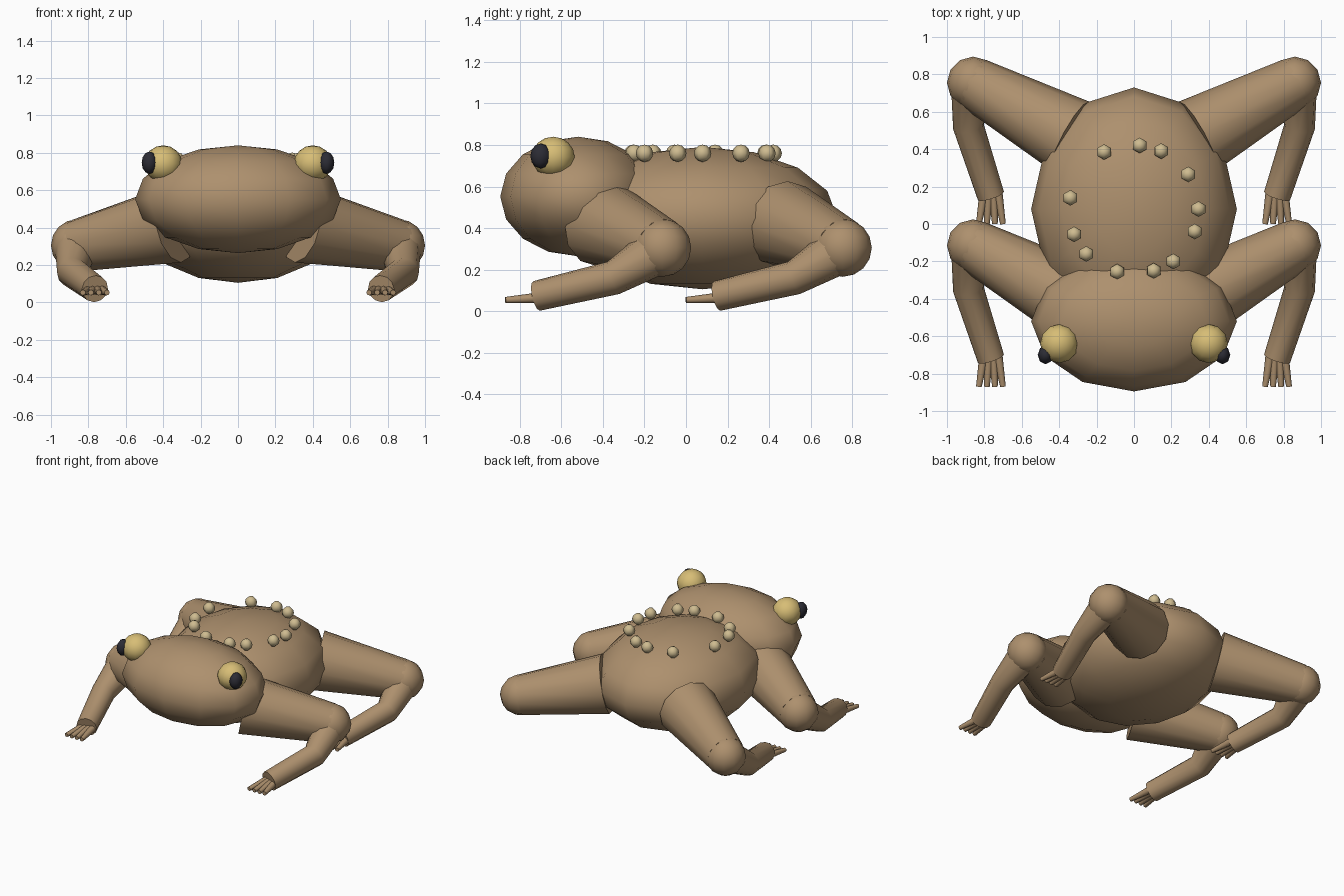
import bpy
import bmesh
import math
from mathutils import Vector, Matrix

cube = bpy.data.objects.get("Cube")
if cube:
    bpy.data.objects.remove(cube, do_unlink=True)


def material(name, rgb):
    mat = bpy.data.materials.new(name)
    mat.use_nodes = True
    mat.diffuse_color = (*rgb, 1)
    mat.node_tree.nodes["Principled BSDF"].inputs["Base Color"].default_value = (*rgb, 1)
    return mat


skin = material("brown_skin", (0.42, 0.28, 0.155))
gold = material("gold_eye", (0.68, 0.51, 0.18))
black = material("black_pupil", (0.025, 0.025, 0.035))
tan = material("pale_wart", (0.62, 0.5, 0.28))


def finish(name, bm, mat, angle=50):
    bmesh.ops.recalc_face_normals(bm, faces=bm.faces)
    mesh = bpy.data.meshes.new(name)
    bm.to_mesh(mesh)
    bm.free()
    obj = bpy.data.objects.new(name, mesh)
    bpy.context.collection.objects.link(obj)
    mesh.materials.append(mat)
    bpy.ops.object.select_all(action="DESELECT")
    obj.select_set(True)
    bpy.context.view_layer.objects.active = obj
    bpy.ops.object.shade_smooth_by_angle(angle=math.radians(angle))
    return obj


def add_ball(bm, centre, radii, segments, rings):
    place = Matrix.Translation(centre) @ Matrix.Diagonal((*radii, 1))
    bmesh.ops.create_uvsphere(bm, u_segments=segments, v_segments=rings, radius=1, matrix=place)


def ball(name, centre, radii, mat, segments=12, rings=8):
    bm = bmesh.new()
    add_ball(bm, centre, radii, segments, rings)
    return finish(name, bm, mat, 80)


def add_tube(bm, points, radii, sides):
    """Loft round rings along a path and cap both ends."""
    points = [Vector(p) for p in points]
    rings = []
    for i, p in enumerate(points):
        along = points[min(i + 1, len(points) - 1)] - points[max(i - 1, 0)]
        turn = along.to_track_quat("Z", "Y")
        ring = []
        for k in range(sides):
            a = math.tau * k / sides
            ring.append(bm.verts.new(p + turn @ Vector((math.cos(a), math.sin(a), 0)) * radii[i]))
        rings.append(ring)
    for low, high in zip(rings, rings[1:]):
        for k in range(sides):
            j = (k + 1) % sides
            bm.faces.new((low[k], low[j], high[j], high[k]))
    bm.faces.new(rings[0])
    bm.faces.new(rings[-1])


# Body and head
ball("body", (0, 0.08, 0.448), (0.55, 0.65, 0.343), skin)
ball("head", (0, -0.52, 0.552), (0.55, 0.375, 0.288), skin)

# Legs and toes, the front pair repeating the back pair further forward
for side, sign in (("left", 1), ("right", -1)):
    for end, shift in (("back", 0), ("front", -0.87)):
        def at(x, y, z):
            return (sign * x, y + shift, z)

        hip, knee = at(0.34, 0.47, 0.42), at(0.86, 0.755, 0.305)
        shin, ankle = at(0.885, 0.52, 0.16), at(0.765, 0.15, 0.073)
        bm = bmesh.new()
        add_tube(bm, [hip, knee], [0.21, 0.14], 12)
        add_ball(bm, knee, (0.14, 0.14, 0.14), 12, 8)
        add_tube(bm, [knee, shin, ankle], [0.12, 0.083, 0.073], 12)
        finish(f"{end}_{side}_leg", bm, skin)

        bm = bmesh.new()
        for k in range(4):
            spread = k - 1.5
            root = at(0.765 + 0.024 * spread, 0.17, 0.065)
            tip = at(0.765 + 0.043 * spread, 0.0, 0.053)
            add_tube(bm, [root, tip], [0.026, 0.015], 8)
        finish(f"{end}_{side}_toes", bm, skin)

    # Eyes
    ball(f"{side}_eye", (sign * 0.4, -0.64, 0.742), (0.102, 0.104, 0.098), gold)
    ball(f"{side}_pupil", (sign * 0.473, -0.7, 0.747), (0.042, 0.05, 0.06), black, 8, 6)

# Ring of warts on the back
wart_spots = [(-0.16, 0.385), (0.03, 0.42), (0.145, 0.39), (0.29, 0.265),
              (0.345, 0.08), (0.325, -0.04), (0.21, -0.2), (0.105, -0.25),
              (-0.09, -0.255), (-0.255, -0.16), (-0.32, -0.055), (-0.34, 0.14)]
for number, (x, y) in enumerate(wart_spots, 1):
    ball(f"wart_{number}", (x, y, 0.76), (0.042, 0.042, 0.042), tan, 6, 6)
